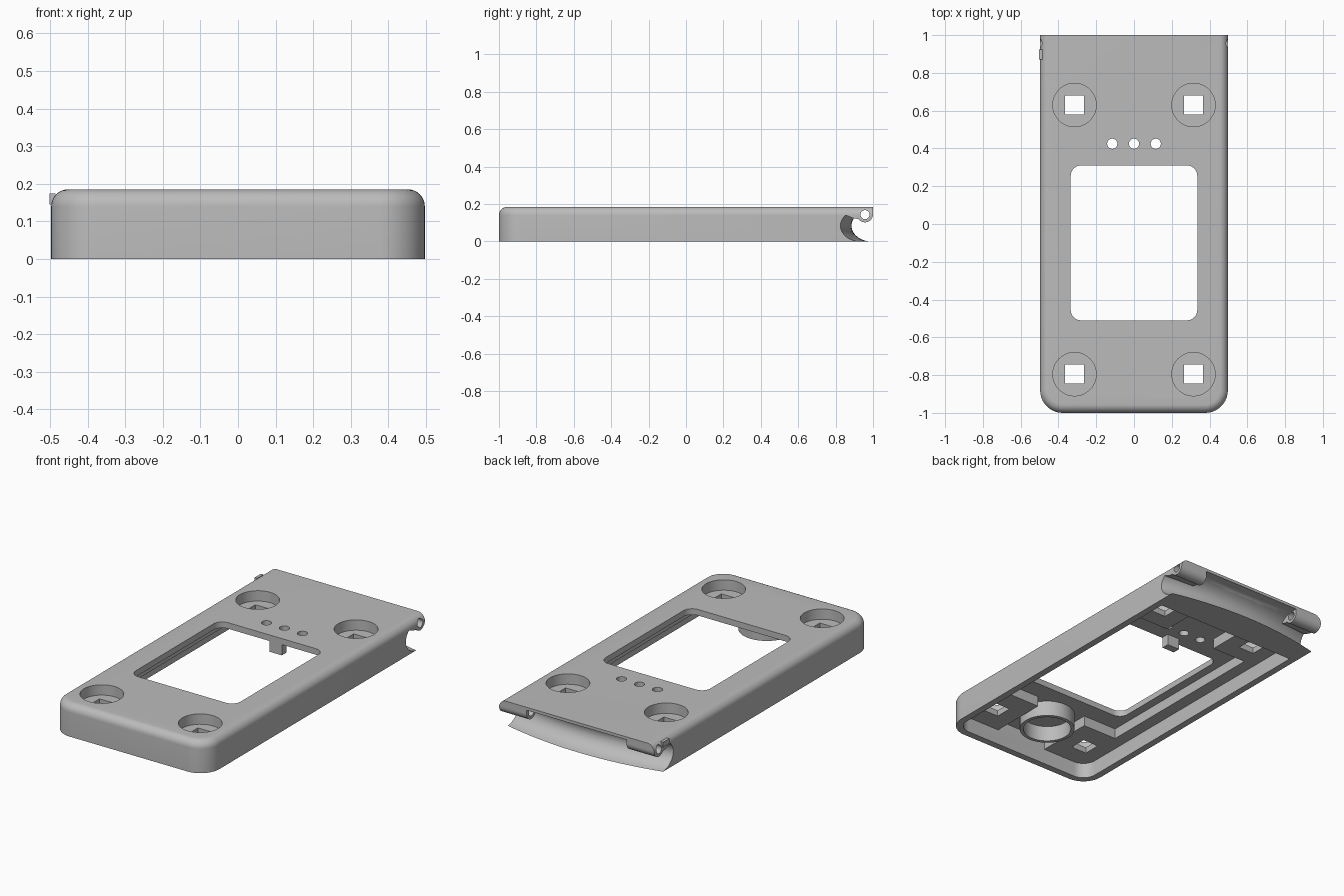
import bpy, bmesh
from math import sin, cos, pi, radians

cube = bpy.data.objects.get("Cube")
if cube:
    bpy.data.objects.remove(cube, do_unlink=True)

grey = bpy.data.materials.new("plain_grey")
grey.use_nodes = True
COLOUR = (0.5, 0.5, 0.5, 1)
grey.diffuse_color = COLOUR
grey.node_tree.nodes["Principled BSDF"].inputs["Base Color"].default_value = COLOUR


def loft(name, rings):
    """Closed solid through rings with equal point counts."""
    bm = bmesh.new()
    loops = [[bm.verts.new(p) for p in ring] for ring in rings]
    n = len(loops[0])
    for a, b in zip(loops, loops[1:]):
        for i in range(n):
            j = (i + 1) % n
            bm.faces.new((a[i], a[j], b[j], b[i]))
    bm.faces.new(loops[0][::-1])
    bm.faces.new(loops[-1])
    bmesh.ops.recalc_face_normals(bm, faces=bm.faces)
    mesh = bpy.data.meshes.new(name)
    bm.to_mesh(mesh)
    bm.free()
    mesh.materials.append(grey)
    obj = bpy.data.objects.new(name, mesh)
    bpy.context.collection.objects.link(obj)
    return obj


def outline(x0, x1, y0, y1, front=0, back=0, steps=10):
    """Rectangle with its own corner radius at the front and back."""
    pts = []
    corners = ((x0, y0, front, 1, 1, 180), (x1, y0, front, -1, 1, 270),
               (x1, y1, back, -1, -1, 0), (x0, y1, back, 1, -1, 90))
    for x, y, r, sx, sy, start in corners:
        for i in range(steps + 1 if r else 1):
            a = radians(start + 90 * i / steps)
            pts.append((x + sx * r + r * cos(a), y + sy * r + r * sin(a)))
    return pts


def circle(x, y, r, n=48):
    return [(x + r * cos(2 * pi * i / n), y + r * sin(2 * pi * i / n)) for i in range(n)]


def prism(name, pts, z0, z1):
    return loft(name, [[(x, y, z) for x, y in pts] for z in (z0, z1)])


def prism_x(name, pts, x0, x1):
    return loft(name, [[(x, y, z) for y, z in pts] for x in (x0, x1)])


def cut(target, *tools):
    """Subtract each tool from the target, then remove the tool."""
    for tool in tools:
        mod = target.modifiers.new("cut", 'BOOLEAN')
        mod.operation = 'DIFFERENCE'
        mod.solver = 'EXACT'
        mod.object = tool
        bpy.context.view_layer.objects.active = target
        bpy.ops.object.modifier_apply(modifier=mod.name)
        bpy.data.objects.remove(tool, do_unlink=True)


W, H, FILLET = 0.497, 0.185, 0.045

# Outer cover with rounded front corners and a filleted top edge
levels = [(0, 0)]
for i in range(9):
    a = i / 8 * pi / 2
    levels.append((FILLET * (1 - cos(a)), H - FILLET + FILLET * sin(a)))
cover = loft("cover", [
    [(x, y, z) for x, y in outline(-W + d, W - d, -1 + d, 1, front=0.12 - d)]
    for d, z in levels])

# Hollow inside, leaving screw pads, side ledges, a ring and a clip standing
hollow = prism("hollow", outline(-0.457, 0.457, -0.96, 0.78, front=0.08), -0.1, 0.15)
for s in (-1, 1):
    for y0, y1, inner in ((0.48, 0.85, 0.165), (-1.05, -0.62, 0.165), (-0.64, 0.5, 0.385)):
        x0, x1 = sorted((s * inner, s * 0.5))
        cut(hollow, prism("pad", outline(x0, x1, y0, y1), 0.09, 0.2))
ring = prism("ring", circle(0, -0.74, 0.15), 0.06, 0.2)
cut(ring, prism("ring_bore", circle(0, -0.74, 0.13), 0, 0.3))
clip = prism("clip", outline(-0.02, 0.06, 0.315, 0.36), 0.085, 0.2)
cut(hollow, ring, clip)
cut(cover, hollow)

# Display window and three indicator holes
cut(cover, prism("window", outline(-0.335, 0.335, -0.51, 0.31, 0.055, 0.055), -0.1, 0.3))
for x in (-0.115, 0, 0.115):
    cut(cover, prism("indicator_hole", circle(x, 0.425, 0.027, 24), 0.05, 0.3))

# Round recesses with square through holes
for x in (-0.315, 0.315):
    for y in (-0.795, 0.63):
        cut(cover,
            prism("recess", circle(x, y, 0.115), 0.125, 0.3),
            prism("square_hole", outline(x - 0.05, x + 0.05, y - 0.05, y + 0.05), -0.1, 0.3))

# Bowed channel across the back end
section = [(1.3, -0.1), (0.995, -0.1)]
for i in range(25):
    a = radians(270 - 180 * i / 24)
    section.append((0.995 + 0.11 * cos(a), 0.0835 + 0.0845 * sin(a)))
section.append((1.3, 0.168))
channel = loft("channel", [
    [(x, y - 0.06 * (x / 0.5) ** 2, z) for y, z in section]
    for x in [-0.6 + 0.05 * i for i in range(25)]])

# Hinge barrels left standing at both ends of the channel
PIN_Y, PIN_Z, BARREL = 0.957, 0.145, 0.043
barrel = [(0.78, 0.25), (0.78, 0.15), (0.84, 0.145), (0.9, 0.122)]
for i in range(17):
    a = radians(215 + 145 * i / 16)
    barrel.append((PIN_Y + BARREL * cos(a), PIN_Z + BARREL * sin(a)))
barrel.append((PIN_Y + BARREL, 0.25))
for x0, x1 in ((-0.8, -0.32), (0.32, 0.8)):
    cut(channel, prism_x("hinge_barrel", barrel, x0, x1))
cut(cover, channel)
cut(cover, prism_x("pin_hole", circle(PIN_Y, PIN_Z - 0.002, 0.024, 32), -0.8, 0.8))

# Small nub beside the hinge on one side
nub = prism("hinge_nub", outline(-0.502, -0.485, 0.87, 0.925), 0.145, 0.174)

# Smooth curved areas, crisp edges
for obj in (cover, nub):
    bpy.ops.object.select_all(action='DESELECT')
    obj.select_set(True)
    bpy.context.view_layer.objects.active = obj
    bpy.ops.object.shade_smooth_by_angle(angle=radians(30))
